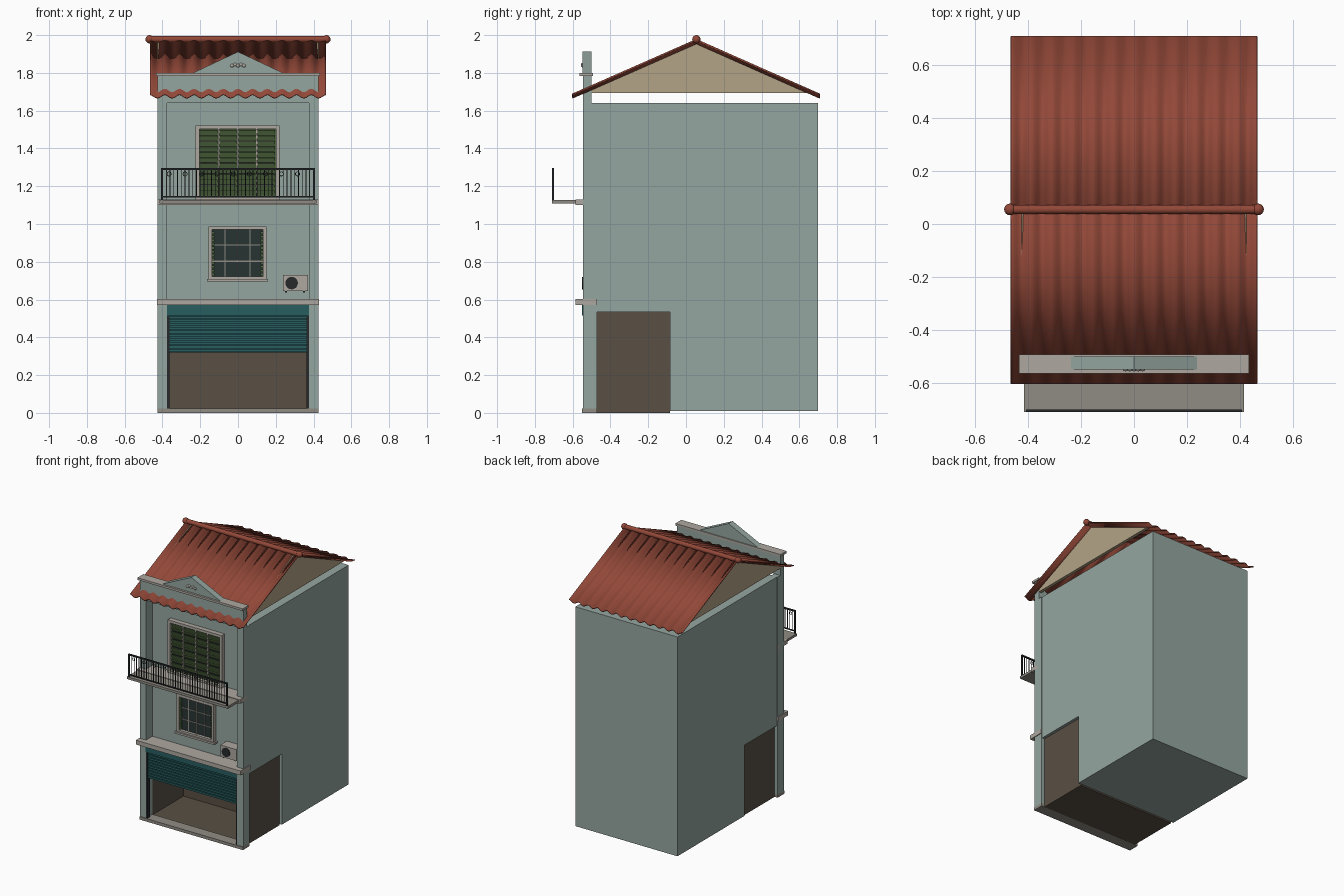
import bpy, bmesh, math
from mathutils import Matrix, Vector

if "Cube" in bpy.data.objects:
    bpy.data.objects.remove(bpy.data.objects["Cube"])

def mat(name, r, g, b):
    m = bpy.data.materials.new(name)
    m.diffuse_color = (r, g, b, 1)
    m.use_nodes = True
    m.node_tree.nodes["Principled BSDF"].inputs["Base Color"].default_value = m.diffuse_color
    return m

WALL = mat("wall", 0.30, 0.38, 0.35)
TRIM = mat("trim", 0.42, 0.39, 0.35)
SLAB = mat("slab", 0.28, 0.26, 0.23)
ROOF = mat("roof_tile", 0.29, 0.065, 0.04)
CREAM = mat("gable", 0.45, 0.37, 0.24)
BROWN = mat("shop_interior", 0.10, 0.078, 0.058)
TEAL = mat("shutter", 0.02, 0.11, 0.115)
GREEN = mat("louvre", 0.08, 0.14, 0.05)
GLASS = mat("glass", 0.02, 0.035, 0.032)
DARK = mat("dark_metal", 0.02, 0.022, 0.024)

def finish(name, bm, m):
    bmesh.ops.recalc_face_normals(bm, faces=bm.faces)
    me = bpy.data.meshes.new(name)
    bm.to_mesh(me)
    bm.free()
    me.materials.append(m)
    ob = bpy.data.objects.new(name, me)
    bpy.context.collection.objects.link(ob)
    return ob

def add_box(bm, x0, x1, y0, y1, z0, z1, tilt=0):
    c = Matrix.Translation(((x0 + x1) / 2, (y0 + y1) / 2, (z0 + z1) / 2))
    s = Matrix.Diagonal((x1 - x0, y1 - y0, z1 - z0, 1))
    bmesh.ops.create_cube(bm, size=1, matrix=c @ Matrix.Rotation(tilt, 4, 'X') @ s)

def boxes(name, m, items):
    bm = bmesh.new()
    for it in items:
        add_box(bm, *it)
    return finish(name, bm, m)

def prism(name, m, pts, axis, spans):
    """Extrude a 2D profile along x (pts = y,z) or y (pts = x,z)."""
    bm = bmesh.new()
    for a, b in spans:
        place = (lambda t, p: (t, p[0], p[1])) if axis == 'x' else (lambda t, p: (p[0], t, p[1]))
        f = bm.faces.new([bm.verts.new(place(a, p)) for p in pts])
        ext = bmesh.ops.extrude_face_region(bm, geom=[f])["geom"]
        d = (b - a, 0, 0) if axis == 'x' else (0, b - a, 0)
        bmesh.ops.translate(bm, vec=d, verts=[v for v in ext if isinstance(v, bmesh.types.BMVert)])
    return finish(name, bm, m)

def smooth(ob):
    bpy.context.view_layer.objects.active = ob
    ob.select_set(True)
    bpy.ops.object.shade_smooth_by_angle(angle=math.radians(40))
    ob.select_set(False)

def frame(x0, x1, z0, z1, w, y0, y1):
    return [(x0, x0 + w, y0, y1, z0, z1), (x1 - w, x1, y0, y1, z0, z1),
            (x0 + w, x1 - w, y0, y1, z1 - w, z1), (x0 + w, x1 - w, y0, y1, z0, z0 + w)]

# Main block with the shop notch
prism("main_body", WALL, [(-.47, .535), (-.47, 1.64), (.70, 1.64), (.70, .01),
                          (-.085, .01), (-.085, .535)], 'x', [(-.42, .42)])

# Shop room, open to the front
boxes("shop_room", BROWN, [(-.40, .40, -.50, -.086, 0, .015), (-.40, -.378, -.47, -.086, .015, .534),
                           (.378, .40, -.47, -.086, .015, .534), (-.378, .378, -.10, -.086, .015, .534),
                           (-.378, .378, -.47, -.10, .52, .534)])
boxes("door_sill", SLAB, [(-.425, .425, -.55, -.47, 0, .022)])

# Facade pilasters and ledges
boxes("pilasters", WALL, [(s * .40 - .025, s * .40 + .025, -.545, -.47, .022, 1.64) for s in (-1, 1)])
boxes("floor_ledges", TRIM, [(-.43, .43, -.585, -.47, .57, .602), (-.425, .425, -.585, -.47, 1.10, 1.13)])

# Roller shutter: header, slats, guides
boxes("shutter_header", TEAL, [(-.375, .375, -.55, -.47, .515, .57)])
boxes("roller_shutter", TEAL, [(-.365, .365, -.532, -.522, .32, .52)] +
      [(-.365, .365, -.54, -.53, .322 + i * .0198, .322 + i * .0198 + .014) for i in range(10)])
boxes("shutter_guides", DARK, [(s * .37 - .007, s * .37 + .007, -.543, -.515, .022, .515) for s in (-1, 1)])

# Parapet, cap and pediment
boxes("parapet", WALL, [(-.425, .425, -.545, -.50, 1.64, 1.786)])
boxes("parapet_cap", TRIM, [(-.433, .433, -.563, -.493, 1.784, 1.80)])
prism("pediment", WALL, [(-.238, 1.80), (.238, 1.80), (.0, 1.912)], 'y', [(-.548, -.50)])
bm = bmesh.new()
for i in range(5):
    x = (i - 2) * .016
    bmesh.ops.create_uvsphere(bm, u_segments=10, v_segments=6, radius=.01,
        matrix=Matrix.Translation((x, -.549, 1.838 + .006 * (i % 2))) @ Matrix.Diagonal((1, .7, .9, 1)))
smooth(finish("pediment_ornament", bm, TRIM))

# Lower window
boxes("lower_window_frame", TRIM, frame(-.155, .15, .705, .988, .018, -.50, -.47) +
      [(-.165, .16, -.51, -.47, .695, .709), (-.006, .001, -.488, -.47, .72, .975)])
boxes("lower_window_glass", GLASS, [(-.138, .133, -.478, -.468, .722, .971)])
boxes("lower_window_bars", SLAB, [(-.137, .132, -.482, -.476, z, z + .006) for z in (.80, .885)] +
      [(x, x + .005, -.482, -.476, .722, .971) for x in (-.072, .062)])
boxes("lower_side_louvres", GREEN, [(x, x + .012, -.492, -.478, .726 + i * .02, .740 + i * .02)
                                    for x in (-.137, .12) for i in range(12)])

# Upper louvred balcony doors
boxes("upper_window_frame", TRIM, frame(-.225, .22, 1.125, 1.522, .02, -.505, -.47) +
      [(x - .006, x + .002, -.498, -.47, 1.145, 1.502) for x in (-.1, 0, .1)])
boxes("upper_shutter_panels", GREEN, [(-.205, .20, -.482, -.468, 1.145, 1.502)])
boxes("upper_shutter_louvres", GREEN,
      [(-.203 + .101 * k, -.108 + .101 * k, -.490, -.485, 1.15 + i * .029, 1.178 + i * .029, .35)
       for k in range(4) for i in range(12)])
boxes("upper_louvre_gaps", DARK,
      [(-.198 + .101 * k, -.113 + .101 * k, -.493, -.482, 1.206 + i * .058, 1.211 + i * .058)
       for k in range(4) for i in range(5)])

# Balcony slab and railing
boxes("balcony_slab", SLAB, [(-.415, .415, -.71, -.585, 1.108, 1.126)])
boxes("railing", DARK, [(-.405, .405, -.71, -.70, 1.287, 1.297), (-.405, .405, -.709, -.701, 1.14, 1.147),
                        (-.407, -.397, -.71, -.70, 1.126, 1.297), (.397, .407, -.71, -.70, 1.126, 1.297)] +
      [(-.40 + i * .02 - .002, -.40 + i * .02 + .002, -.707, -.703, 1.14, 1.29) for i in range(1, 40)])
for i in range(9):
    bpy.ops.mesh.primitive_torus_add(location=(-.365 + i * .085, -.705, 1.265), rotation=(math.pi / 2, 0, 0),
        major_radius=.011, minor_radius=.002, major_segments=14, minor_segments=5)
    ob = bpy.context.object
    ob.name = "railing_ring"
    ob.data.materials.append(DARK)
    ob.select_set(False)

# Air conditioner unit
boxes("air_conditioner", TRIM, [(.237, .37, -.546, -.47, .645, .73)])
boxes("air_conditioner_bracket", DARK, [(x, x + .01, -.54, -.47, .637, .645) for x in (.25, .345)])
bm = bmesh.new()
bmesh.ops.create_cone(bm, cap_ends=True, segments=24, radius1=.033, radius2=.033, depth=.008,
    matrix=Matrix.Translation((.284, -.547, .687)) @ Matrix.Rotation(math.pi / 2, 4, 'X'))
smooth(finish("air_conditioner_fan", bm, DARK))

# Gable ends
prism("gables", CREAM, [(-.545, 1.693), (.645, 1.693), (.05, 1.962)], 'x', [(-.425, -.402), (.402, .425)])

# Corrugated roof slopes
def slope(name, y_eave):
    bm = bmesh.new()
    n, rows = 12 * 8, []
    for i in range(n + 1):
        x = -.465 + .93 * i / n
        dz = .009 * math.cos(math.tau * 12 * i / n)
        rows.append([bm.verts.new((x, y, z + dz)) for y, z in ((.055, 1.966), (y_eave, 1.677))])
    for a, b in zip(rows, rows[1:]):
        bm.faces.new((a[0], b[0], b[1], a[1]))
    ob = finish(name, bm, ROOF)
    s = ob.modifiers.new("thickness", 'SOLIDIFY')
    s.thickness, s.offset = .008, 0
    smooth(ob)

slope("roof_front", -.602)
slope("roof_back", .708)

# Ridge roll with end knobs
bm = bmesh.new()
bmesh.ops.create_cone(bm, cap_ends=True, segments=16, radius1=.017, radius2=.017, depth=.94,
    matrix=Matrix.Translation((0, .055, 1.978)) @ Matrix.Rotation(math.pi / 2, 4, 'Y'))
for s in (-1, 1):
    bmesh.ops.create_uvsphere(bm, u_segments=16, v_segments=10, radius=.022,
        matrix=Matrix.Translation((s * .468, .055, 1.978)))
smooth(finish("ridge_roll", bm, ROOF))
